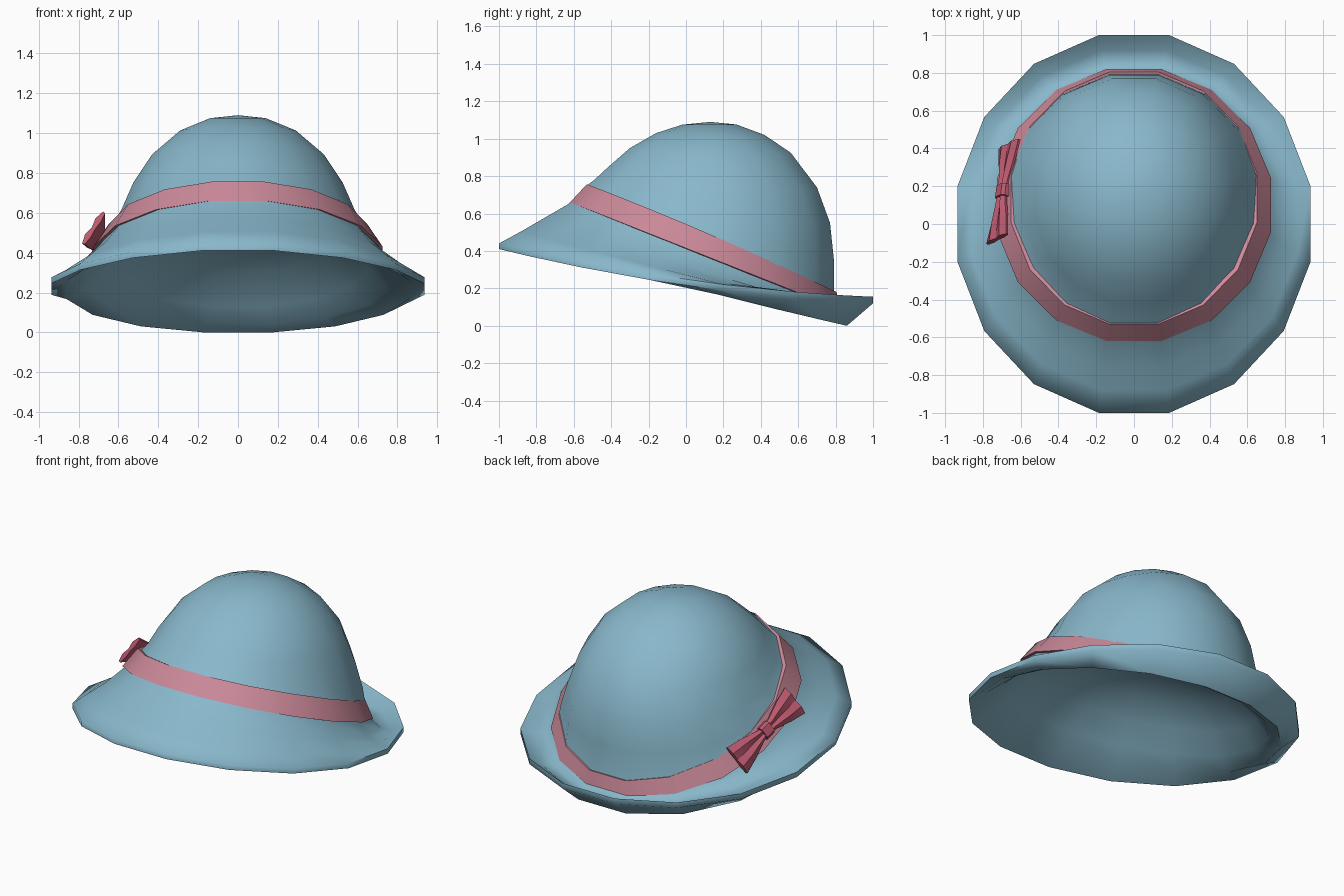
import bpy, math
from mathutils import Vector

if "Cube" in bpy.data.objects:
    bpy.data.objects.remove(bpy.data.objects["Cube"])

N = 16

def material(name, col):
    m = bpy.data.materials.new(name)
    m.diffuse_color = (*col, 1)
    m.use_nodes = True
    m.node_tree.nodes["Principled BSDF"].inputs["Base Color"].default_value = m.diffuse_color
    return m

def make(name, verts, faces, mat, angle):
    me = bpy.data.meshes.new(name)
    me.from_pydata(verts, [], faces)
    me.update()
    ob = bpy.data.objects.new(name, me)
    bpy.context.collection.objects.link(ob)
    me.materials.append(mat)
    bpy.ops.object.select_all(action='DESELECT')
    ob.select_set(True)
    bpy.context.view_layer.objects.active = ob
    bpy.ops.object.mode_set(mode='EDIT')
    bpy.ops.mesh.select_all(action='SELECT')
    bpy.ops.mesh.normals_make_consistent(inside=False)
    bpy.ops.object.mode_set(mode='OBJECT')
    bpy.ops.object.shade_smooth_by_angle(angle=math.radians(angle))
    return ob

def ring(yf, zf, xs, zs, yb, zb):
    """Tilted oval through a front, side and back point."""
    pts, k = [], math.cos(math.pi / N)
    for i in range(N):
        t = (i + 0.5) * 2 * math.pi / N
        u, v = math.sin(t) / k, math.cos(t) / k
        z = zs + u * (zb - zf) / 2 + u * u * ((zf + zb) / 2 - zs)
        pts.append((v * xs, (yf + yb) / 2 + u * (yb - yf) / 2, z))
    return pts

def strip(a, b):
    return [(a * N + i, a * N + (i + 1) % N, b * N + (i + 1) % N, b * N + i) for i in range(N)]

blue = material("hat_blue", (0.25, 0.48, 0.60))
pink = material("band_pink", (0.60, 0.25, 0.32))
rose = material("bow_rose", (0.50, 0.10, 0.16))

# Hat shell: outside from crown to rim, then back up to a shallow inside
rings = [
    (-.02, 1.075, .14, 1.075, .27, 1.076),
    (-.16, 1.03, .29, 1.012, .42, 1.02),
    (-.30, .95, .43, .89, .56, .925),
    (-.42, .845, .525, .74, .70, .74),
    (-.49, .78, .585, .59, .77, .55),
    (-.53, .75, .64, .485, .79, .36),
    (-.58, .70, .675, .425, .79, .18),
    (-.63, .65, .715, .365, .81, .10),
    (-.76, .575, .785, .305, .86, .07),
    (-.88, .505, .865, .27, .92, .09),
    (-1.0, .44, .935, .247, 1.0, .155),
    (-1.0, .41, .935, .215, 1.0, .12),
    (-.87, .455, .86, .212, .86, .0),
    (-.76, .53, .76, .265, .80, .04),
    (-.60, .62, .66, .36, .74, .13),
    (-.44, .67, .50, .48, .62, .29),
    (-.22, .69, .28, .57, .40, .45),
]
verts, faces = [], []
for r in rings:
    verts += ring(*r)
for a in range(len(rings) - 1):
    faces += strip(a, a + 1)
last = (len(rings) - 1) * N
verts += [(0, .13, 1.09), (0, .09, .60)]
top, inner = len(verts) - 2, len(verts) - 1
for i in range(N):
    j = (i + 1) % N
    faces += [(top, i, j), (inner, last + i, last + j)]
make("hat", verts, faces, blue, 65)

# Ribbon band around the crown
band = [
    (-.50, .74, .62, .475, .785, .175),
    (-.53, .757, .65, .485, .805, .18),
    (-.62, .66, .725, .375, .82, .09),
    (-.60, .65, .69, .37, .79, .085),
]
verts, faces = [], []
for a, r in enumerate(band):
    verts += ring(*r)
    faces += strip(a, (a + 1) % 4)
make("ribbon_band", verts, faces, pink, 40)

# Bow frame: L along the ribbon, W across it, F facing outward
C = Vector((-.69, .17, .415))
L = Vector((.065, .50, -.215)).normalized()
W = Vector((.105, .04, .17))
W = (W - W.dot(L) * L).normalized()
F = L.cross(W).normalized()
if F.x > 0:
    F = -F

def local(l, w, n):
    return C + L * l + W * w + F * n

# Pleated bow wings
pleat = [0.0, 1.0, 0.3, 1.0, 0.0]
for side, name in ((-1, "bow_wing_front"), (1, "bow_wing_back")):
    verts, faces = [], []
    for l, half, h in ((0, .028, .018), (.06, .038, .020), (.17, .075, .02), (.275, .10, .014)):
        for k in range(5):
            verts.append(local(side * l, half * (k / 2 - 1), .008 + h * pleat[k]))
        for k in (4, 3, 2, 1, 0):
            verts.append(local(side * l, half * (k / 2 - 1) * .97, -.006 - .4 * h * pleat[k]))
    for s in range(3):
        for k in range(10):
            j = (k + 1) % 10
            faces.append((s * 10 + k, s * 10 + j, s * 10 + 10 + j, s * 10 + 10 + k))
    for s in (0, 3):
        for k in range(4):
            faces.append((s * 10 + k, s * 10 + k + 1, s * 10 + 8 - k, s * 10 + 9 - k))
    make(name, verts, faces, rose, 25)

# Bow knot: a small eight-sided sleeve
verts, faces = [], []
prof = [(-.042, -.012), (-.042, .015), (-.028, .032), (.028, .032), (.042, .015), (.042, -.012), (.028, -.022), (-.028, -.022)]
for l in (-.034, .034):
    verts += [local(l, w, n) for w, n in prof]
faces = [(k, (k + 1) % 8, (k + 1) % 8 + 8, k + 8) for k in range(8)]
faces += [tuple(range(8)), tuple(range(8, 16))]
make("bow_knot", verts, faces, rose, 30)
